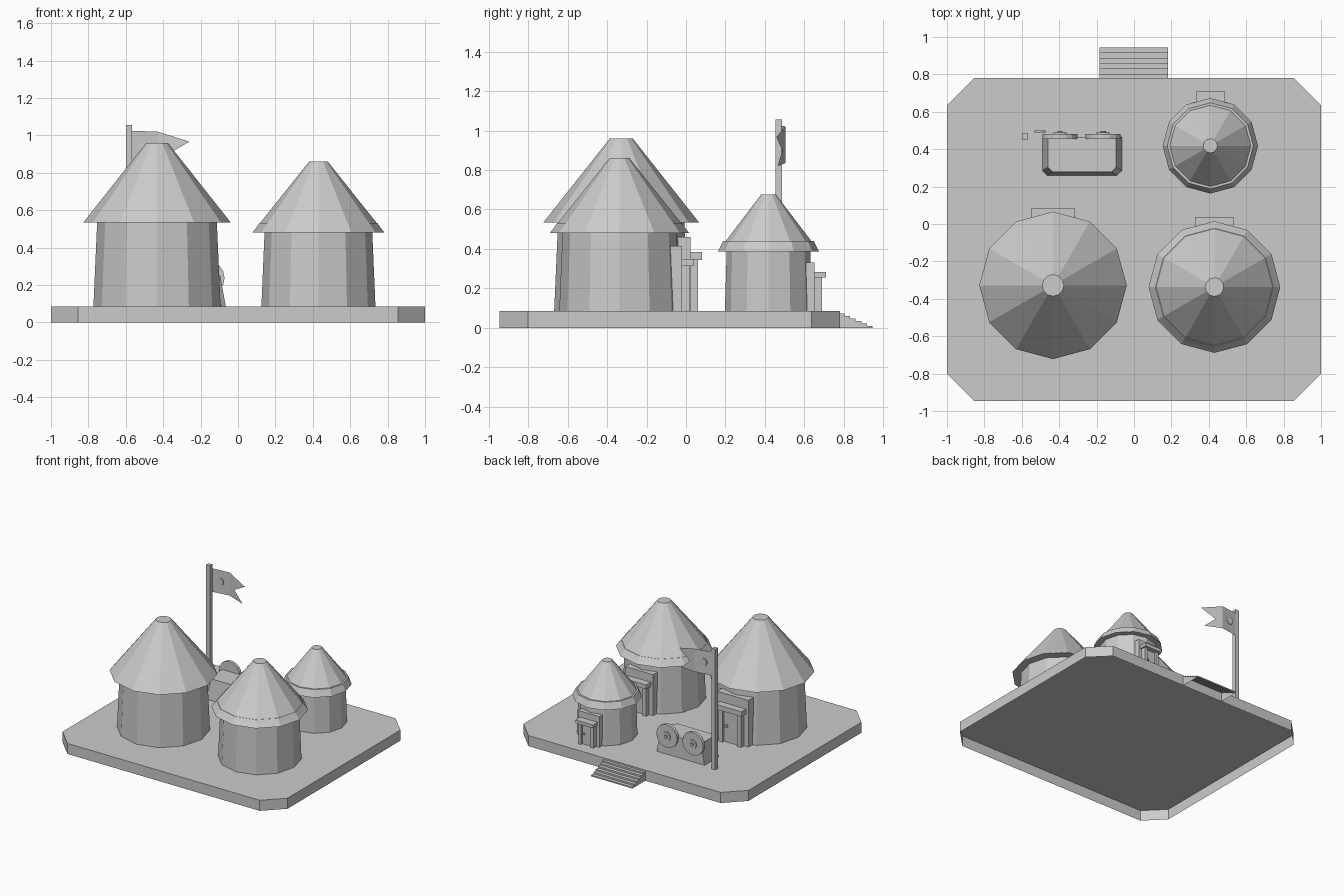
import bpy, bmesh
from math import pi
from mathutils import Matrix

cube = bpy.data.objects.get("Cube")
if cube:
    bpy.data.objects.remove(cube, do_unlink=True)

grey = bpy.data.materials.new("plain_grey")
grey.use_nodes = True
grey.diffuse_color = (0.6, 0.6, 0.6, 1)
grey.node_tree.nodes["Principled BSDF"].inputs["Base Color"].default_value = (0.6, 0.6, 0.6, 1)


def finish(name, bm):
    bmesh.ops.recalc_face_normals(bm, faces=bm.faces)
    mesh = bpy.data.meshes.new(name)
    bm.to_mesh(mesh)
    bm.free()
    mesh.materials.append(grey)
    obj = bpy.data.objects.new(name, mesh)
    bpy.context.collection.objects.link(obj)
    return obj


def box(name, x, y, z):
    """Box from three (low, high) ranges; returns the object."""
    bm = bmesh.new()
    bmesh.ops.create_cube(bm, size=1)
    for v in bm.verts:
        v.co = [r[0] if c < 0 else r[1] for c, r in zip(v.co, (x, y, z))]
    return finish(name, bm)


def frustum(name, x, y, low, high, r_low, r_high, caps=True):
    bm = bmesh.new()
    bmesh.ops.create_cone(bm, cap_ends=caps, segments=12, radius1=r_low, radius2=r_high,
                          depth=high - low,
                          matrix=Matrix.Translation((x, y, (low + high) / 2)))
    return finish(name, bm)


def disc(name, x, z, y0, y1, radius, sides=16):
    """Round plate facing along y."""
    bm = bmesh.new()
    place = Matrix.Translation((x, (y0 + y1) / 2, z)) @ Matrix.Rotation(pi / 2, 4, 'X')
    bmesh.ops.create_cone(bm, cap_ends=True, segments=sides, radius1=radius, radius2=radius,
                          depth=y1 - y0, matrix=place)
    return finish(name, bm)


GROUND = 0.085

# Platform with cut corners, open underneath
outline = []
for sx, sy in ((1, 1), (-1, 1), (-1, -1), (1, -1)):
    edge_y = 0.78 if sy > 0 else -0.945
    pair = [(sx, edge_y - sy * 0.145), (sx * 0.855, edge_y)]
    outline += pair if sx == sy else pair[::-1]
bm = bmesh.new()
bm.faces.new([bm.verts.new((x, y, GROUND)) for x, y in outline])
rim = bmesh.ops.extrude_edge_only(bm, edges=bm.edges[:])["geom"]
for v in rim:
    if isinstance(v, bmesh.types.BMVert):
        v.co.z = 0
finish("platform", bm)

# Stairs at the back: treads, risers and sides, open underneath
bm = bmesh.new()
left, right = 0.182, -0.185
y, z = 0.78, 0.073
for i in range(6):
    y_next = 0.803 + 0.0284 * i
    z_next = z - 0.0125 if i < 5 else 0
    quads = [[(right, y, z), (left, y, z), (left, y_next, z), (right, y_next, z)],
             [(right, y_next, z), (left, y_next, z), (left, y_next, z_next),
              (right, y_next, z_next)]]
    quads += [[(x, y, 0), (x, y_next, 0), (x, y_next, z), (x, y, z)] for x in (left, right)]
    for quad in quads:
        bm.faces.new([bm.verts.new(p) for p in quad])
    y, z = y_next, z_next
bmesh.ops.remove_doubles(bm, verts=bm.verts, dist=0.0005)
finish("stairs", bm)


def hut(name, x, y, wall, wall_top, eave, eave_z, peak, peak_z, k):
    """Round hut whose door faces the back; k scales the doorway."""
    frustum(name + "_wall", x, y, GROUND, eave_z, wall, wall_top, caps=False)
    frustum(name + "_roof", x, y, eave_z, peak_z, eave, peak)
    face = y + wall

    def part(label, x0, x1, y0, y1, z0, z1):
        box(f"{name}_{label}", (x + x0 * k, x + x1 * k), (face + y0, face + y1),
            (GROUND + z0 * k, GROUND + z1 * k))

    part("door_surround", -0.14, 0.14, -0.06, 0.012, 0, 0.375)
    part("lintel", -0.117, 0.117, 0.005, 0.07, 0.26, 0.3)
    for side, s in (("left", 1), ("right", -1)):
        part(side + "_post", *sorted((s * 0.065, s * 0.1)), 0.005, 0.05, 0, 0.26)
    part("door", -0.065, 0.065, 0.005, 0.03, 0, 0.26)
    disc(name + "_door_knob", x + 0.04 * k, GROUND + 0.13 * k,
         face + 0.025, face + 0.045, 0.012 * k, 8)


hut("large_hut", -0.433, -0.328, 0.34, 0.32, 0.394, 0.535, 0.058, 0.96, 1)
hut("medium_hut", 0.43, -0.337, 0.305, 0.288, 0.352, 0.482, 0.05, 0.86, 0.88)
hut("small_hut", 0.408, 0.418, 0.221, 0.212, 0.255, 0.39, 0.038, 0.675, 0.66)
frustum("medium_hut_eave_band", 0.43, -0.337, 0.48, 0.532, 0.352, 0.3145)
frustum("small_hut_eave_band", 0.408, 0.418, 0.388, 0.44, 0.255, 0.23)

# Tapered block carrying two round dials
block = box("dial_block", (-0.49, -0.065), (0.26, 0.465), (GROUND, 0.25))
bm = bmesh.new()
bm.from_mesh(block.data)
for v in bm.verts:
    if v.co.z > 0.2:
        v.co.x += 0.03 if v.co.x < -0.3 else -0.03
        v.co.y += 0.018 if v.co.y < 0.3 else 0
corners = [e for e in bm.edges if abs(e.verts[0].co.z - e.verts[1].co.z) > 0.1
           and e.verts[0].co.y < 0.3]
bmesh.ops.bevel(bm, geom=corners, offset=0.025, segments=1, affect='EDGES')
bm.to_mesh(block.data)
bm.free()
for side, x in (("left", -0.165), ("right", -0.396)):
    disc(side + "_dial", x, 0.238, 0.455, 0.48, 0.093)
    disc(side + "_dial_ring", x, 0.238, 0.475, 0.488, 0.035)
    disc(side + "_dial_hub", x, 0.238, 0.48, 0.498, 0.014, 8)

# Flag pole with a swallow-tailed flag
box("flag_pole", (-0.6, -0.567), (0.453, 0.486), (GROUND, 1.055))
bm = bmesh.new()
mast_top, mid_top, tip_top, notch, tip_low, mid_low, mast_low = [bm.verts.new(p) for p in (
    (-0.57, 0.483, 1.025), (-0.428, 0.503, 1.02), (-0.26, 0.458, 0.967), (-0.375, 0.488, 0.9),
    (-0.285, 0.465, 0.82), (-0.428, 0.503, 0.835), (-0.57, 0.483, 0.835))]
bm.faces.new((mast_top, mid_top, mid_low, mast_low))
bm.faces.new((mid_top, tip_top, notch))
bm.faces.new((mid_top, notch, mid_low))
bm.faces.new((mid_low, notch, tip_low))
finish("flag", bm)
disc("flag_emblem", -0.503, 0.93, 0.489, 0.499, 0.03, 12)
